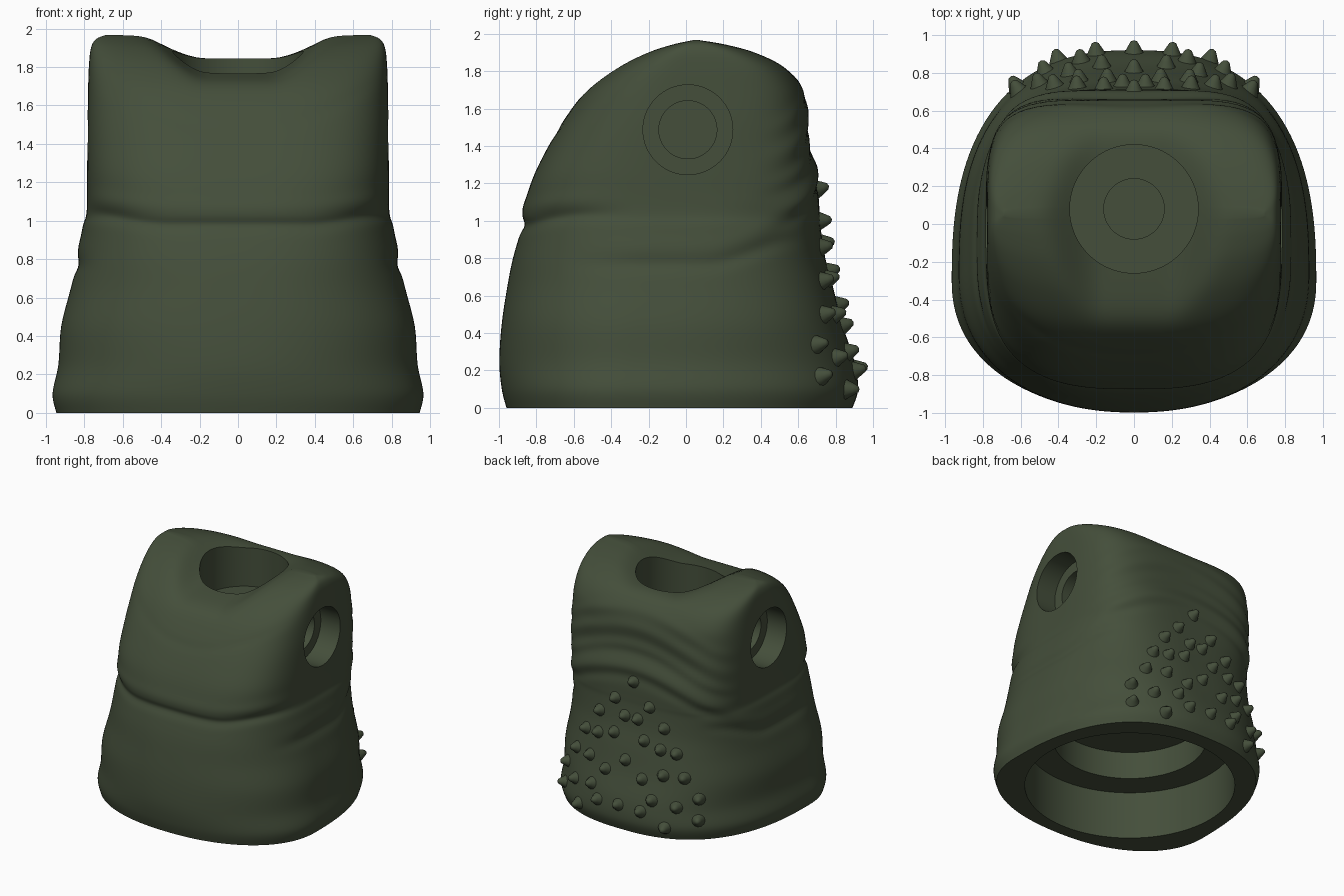
import bpy, bmesh, math
from mathutils import Matrix, Vector
from mathutils.bvhtree import BVHTree

if "Cube" in bpy.data.objects:
    bpy.data.objects.remove(bpy.data.objects["Cube"])

SEG, SUB = 160, 7
mat = bpy.data.materials.new("dark_green")
mat.diffuse_color = (0.058, 0.077, 0.043, 1)
mat.use_nodes = True
mat.node_tree.nodes["Principled BSDF"].inputs["Base Color"].default_value = mat.diffuse_color


def new_object(name, bm):
    bmesh.ops.recalc_face_normals(bm, faces=bm.faces)
    me = bpy.data.meshes.new(name)
    bm.to_mesh(me)
    bm.free()
    ob = bpy.data.objects.new(name, me)
    bpy.context.collection.objects.link(ob)
    me.materials.append(mat)
    return ob


def lathe(bm, profile, matrix, n=64):
    rings = [[bm.verts.new(matrix @ Vector((r * math.cos(2 * math.pi * i / n),
              r * math.sin(2 * math.pi * i / n), z))) for i in range(n)] for r, z in profile]
    for a, b in zip(rings, rings[1:]):
        for i in range(n):
            j = (i + 1) % n
            bm.faces.new((a[i], a[j], b[j], b[i]))
    bmesh.ops.remove_doubles(bm, verts=bm.verts, dist=1e-5)


def gauss(v, w):
    return math.exp(-(v / w) ** 2)


def smooth(a, b, v):
    t = min(1, max(0, (v - a) / (b - a)))
    return t * t * (3 - 2 * t)


# Torso sections: z, front y, back y, half width, centre y, front and back squareness
rows = [
    (0.00, -.96, .89, .945, -.30, 2.2, 2.5),
    (0.10, -.985, .92, .965, -.30, 2.2, 2.5),
    (0.25, -.998, .90, .935, -.28, 2.2, 2.5),
    (0.45, -.985, .835, .92, -.25, 2.3, 2.7),
    (0.65, -.955, .785, .87, -.20, 2.4, 2.8),
    (0.80, -.925, .745, .835, -.15, 2.6, 3.0),
    (0.96, -.88, .72, .81, -.10, 2.8, 3.3),
    (1.03, -.87, .715, .79, -.08, 2.9, 3.6),
    (1.12, -.855, .71, .785, -.06, 3.1, 3.9),
    (1.25, -.81, .70, .785, -.05, 3.3, 4.1),
    (1.40, -.735, .67, .785, -.03, 3.3, 4.2),
    (1.55, -.645, .65, .785, 0, 3.3, 4.2),
    (1.70, -.53, .62, .78, .02, 3.4, 4.2),
    (1.82, -.375, .53, .775, .04, 3.6, 4.2),
    (1.90, -.22, .38, .765, .05, 3.8, 4.2),
    (1.945, -.08, .22, .74, .05, 4.0, 4.2),
    (1.967, .03, .08, .69, .05, 4.0, 4.2),
]


def section(t):
    i = min(int(t), len(rows) - 2)
    u = t - i
    p = [rows[min(max(i + k, 0), len(rows) - 1)] for k in (-1, 0, 1, 2)]
    return [b + .5 * u * (c - a + u * (2 * a - 5 * b + 4 * c - d + u * (3 * (b - c) + d - a)))
            for a, b, c, d in zip(*p)]


# Skin folds: waist overlap, side creases, arched back wrinkles
def folds(x, y, z):
    front, back = smooth(-.25, -.7, y), smooth(.35, .65, y)
    side = smooth(.55, .78, abs(x)) * smooth(-.7, -.2, y)
    w = z - .06 * smooth(.35, .8, abs(x))
    v = z - .13 * smooth(.1, .6, y)
    d = front * (-.014 * gauss(w - .975, .035) + .008 * gauss(w - 1.06, .05))
    d += side * (-.012 * gauss(v - .765, .04) + .006 * gauss(v - .86, .05))
    arch = z + .45 * x * x
    for zc, h in ((1.2, -.01), (1.28, .01), (1.39, -.012), (1.5, -.01), (1.6, .01), (1.74, .008)):
        d += back * h * gauss(arch - zc, .045)
    return d - .005 * front * gauss(z - 1.47 - .5 * x * x, .035)


def torso_point(t, a):
    z, f, b, hw, yc, nf, nb = section(t)
    c, s = math.cos(a), math.sin(a)
    n, ry = (nf, yc - f) if s < 0 else (nb, b - yc)
    r = (abs(c) ** n + abs(s) ** n) ** (-1 / n)
    x, y = hw * r * c, yc + ry * r * s
    d = folds(x, y, z)
    x, y = x + d * c, y + d * s
    if z > 1.3:      # saddle between the shoulders
        cap = 1.80 + .13 * y
        cap += (2.07 - cap) * smooth(.16, .68, abs(x))
        k = .03
        z = -k * math.log(math.exp(-z / k) + math.exp(-cap / k))
    return Vector((x, y, z))


# Torso
bm = bmesh.new()
count = (len(rows) - 1) * SUB + 1
rings = [[bm.verts.new(torso_point(k / SUB, 2 * math.pi * i / SEG)) for i in range(SEG)]
         for k in range(count)]
for a, b in zip(rings, rings[1:]):
    for i in range(SEG):
        j = (i + 1) % SEG
        bm.faces.new((a[i], a[j], b[j], b[i]))
bm.faces.new(rings[0])
top = rings[-1]
for i in range(SEG // 2):
    loop = [top[i], top[i + 1], top[(SEG - i - 1) % SEG], top[(SEG - i) % SEG]]
    bm.faces.new(list(dict.fromkeys(loop)))
bmesh.ops.recalc_face_normals(bm, faces=bm.faces)
bm.normal_update()
tree = BVHTree.FromBMesh(bm)
torso = new_object("torso", bm)


# Stepped sockets: neck, two arms, hollow base
def socket(name, profile, matrix):
    bm = bmesh.new()
    lathe(bm, profile, matrix, 96)
    cutter = new_object(name, bm)
    cutter.hide_render = True
    mod = torso.modifiers.new(name, 'BOOLEAN')
    mod.operation, mod.solver, mod.object = 'DIFFERENCE', 'EXACT', cutter
    bpy.context.view_layer.objects.active = torso
    bpy.ops.object.modifier_apply(modifier=name)
    bpy.data.objects.remove(cutter)


socket("neck_socket", [(0, 1.36), (.16, 1.36), (.16, 1.52), (.34, 1.52), (.34, 2.2), (0, 2.2)],
       Matrix.Translation((0, .08, 0)))
for side, name in ((-1, "left_arm_socket"), (1, "right_arm_socket")):
    socket(name, [(0, .45), (.155, .45), (.155, .6), (.24, .6), (.24, 1.1), (0, 1.1)],
           Matrix.Translation((0, .01, 1.487)) @ Matrix.Rotation(side * math.pi / 2, 4, 'Y'))
socket("base_hollow", [(0, -.2), (.805, -.2), (.805, .4), (.585, .4), (.585, .63), (0, .63)],
       Matrix.Translation((0, -.05, 0)))

# Back spikes, mirrored about the centre
spots = [(0, 1.17), (.16, 1.0), (.3, .86), (.06, .88), (.14, .73), (.42, .68), (.29, .69),
         (0, .55), (.5, .5), (.34, .5), (.17, .44), (.61, .34), (.28, .3), (.47, .27),
         (0, .21), (.62, .17), (.2, .2), (.4, .1)]
bm = bmesh.new()
for px, pz in spots:
    for sx in ({-1, 1} if px else {1}):
        hit, nor, _, _ = tree.ray_cast(Vector((sx * px, 2, pz)), Vector((0, -1, 0)))
        aim = (nor + Vector((0, .3, .1))).normalized()
        m = Matrix.Translation(hit) @ aim.to_track_quat('Z', 'Y').to_matrix().to_4x4()
        lathe(bm, [(0, -.02), (.06, -.02), (.043, .012), (.031, .035), (.018, .058), (0, .066)], m, 12)
spikes = new_object("back_spikes", bm)

# Smooth shading with crisp socket rims
for ob in (torso, spikes):
    bpy.ops.object.select_all(action='DESELECT')
    ob.select_set(True)
    bpy.context.view_layer.objects.active = ob
    bpy.ops.object.shade_smooth_by_angle(angle=math.radians(45))
